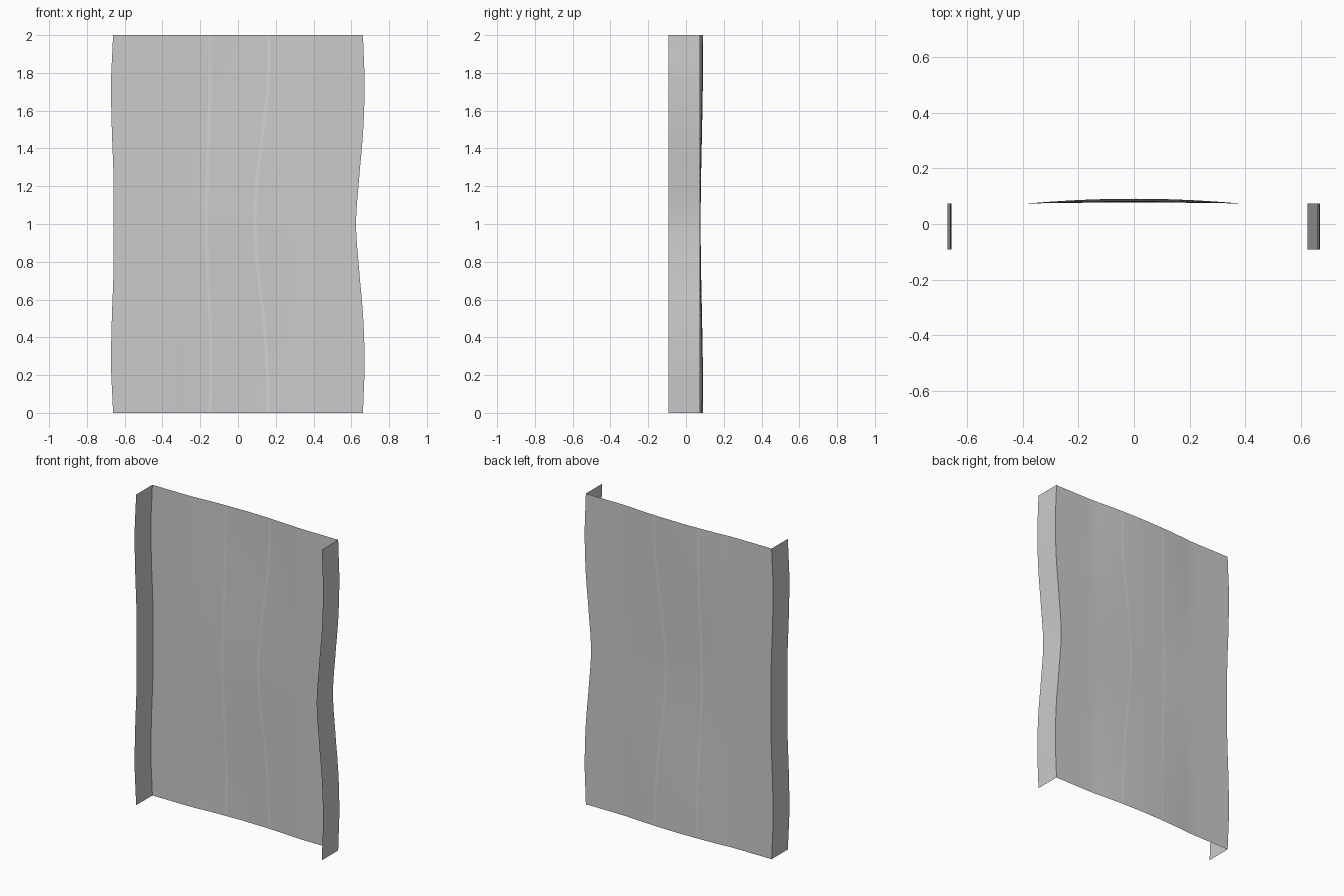
import bpy

if "Cube" in bpy.data.objects:
    bpy.data.objects.remove(bpy.data.objects["Cube"])

ROWS = 48
# heights and the wavy outlines at those heights
Z = [0, 0.25, 0.5, 0.75, 1.0, 1.25, 1.5, 1.75, 2.0]
LEFT = [-0.662, -0.672, -0.668, -0.659, -0.658, -0.659, -0.668, -0.672, -0.662]
RIGHT = [0.662, 0.670, 0.663, 0.642, 0.625, 0.642, 0.663, 0.670, 0.662]
SEAM_L = [-0.148, -0.143, -0.149, -0.160, -0.166, -0.162, -0.153, -0.149, -0.148]
SEAM_R = [0.162, 0.154, 0.136, 0.105, 0.090, 0.102, 0.132, 0.160, 0.164]
BULGE = [1.0, 0.9, 0.65, 0.35, 0.2, 0.35, 0.65, 0.9, 1.0]
FRONT, BACK, HALF = -0.092, 0.074, 0.009


def sample(vals, z):
    """Smooth curve through evenly spaced values."""
    t = min(z / 0.25, len(vals) - 1.001)
    i = int(t)
    f = t - i
    p0, p1 = vals[max(i - 1, 0)], vals[i]
    p2, p3 = vals[i + 1], vals[min(i + 2, len(vals) - 1)]
    return p1 + 0.5 * f * (p2 - p0 + f * (2*p0 - 5*p1 + 4*p2 - p3 + f * (3*(p1 - p2) + p3 - p0)))


def bow(x, z):
    """Shallow backward bulge of the panel, flat towards the sides."""
    u = min(abs(x) / 0.38, 1)
    return BACK + 0.017 * sample(BULGE, z) * (1 - u * u)


def sheet(name, cols, point, color=None):
    verts = [point(j / cols, 2 * i / ROWS) for i in range(ROWS + 1) for j in range(cols + 1)]
    w = cols + 1
    faces = [(i*w + j, i*w + j + 1, (i+1)*w + j + 1, (i+1)*w + j)
             for i in range(ROWS) for j in range(cols)]
    me = bpy.data.meshes.new(name)
    me.from_pydata(verts, [], faces)
    ob = bpy.data.objects.new(name, me)
    bpy.context.collection.objects.link(ob)
    for p in me.polygons:
        p.use_smooth = True
    if color:
        mat = bpy.data.materials.new(name)
        mat.diffuse_color = color
        mat.use_nodes = True
        mat.node_tree.nodes["Principled BSDF"].inputs["Base Color"].default_value = mat.diffuse_color
        me.materials.append(mat)
    return ob


def panel(name, a, b, off_a, off_b, cols, color=None):
    def point(u, z):
        xa, xb = sample(a, z) + off_a, sample(b, z) + off_b
        x = xa + (xb - xa) * u
        return x, bow(x, z), z
    return sheet(name, cols, point, color)


# three back panels separated by two seams
panel("left_panel", LEFT, SEAM_L, 0, -HALF, 12)
panel("middle_panel", SEAM_L, SEAM_R, HALF, -HALF, 10)
panel("right_panel", SEAM_R, RIGHT, HALF, 0, 12)
tan = (0.68, 0.65, 0.61, 1)
panel("left_seam", SEAM_L, SEAM_L, -HALF, HALF, 2, tan)
panel("right_seam", SEAM_R, SEAM_R, -HALF, HALF, 2, tan)

# side flanges folded forward along the wavy edges
for name, edge in (("left_flange", LEFT), ("right_flange", RIGHT)):
    sheet(name, 1, lambda u, z, e=edge: (sample(e, z), FRONT + (BACK - FRONT) * u, z))
